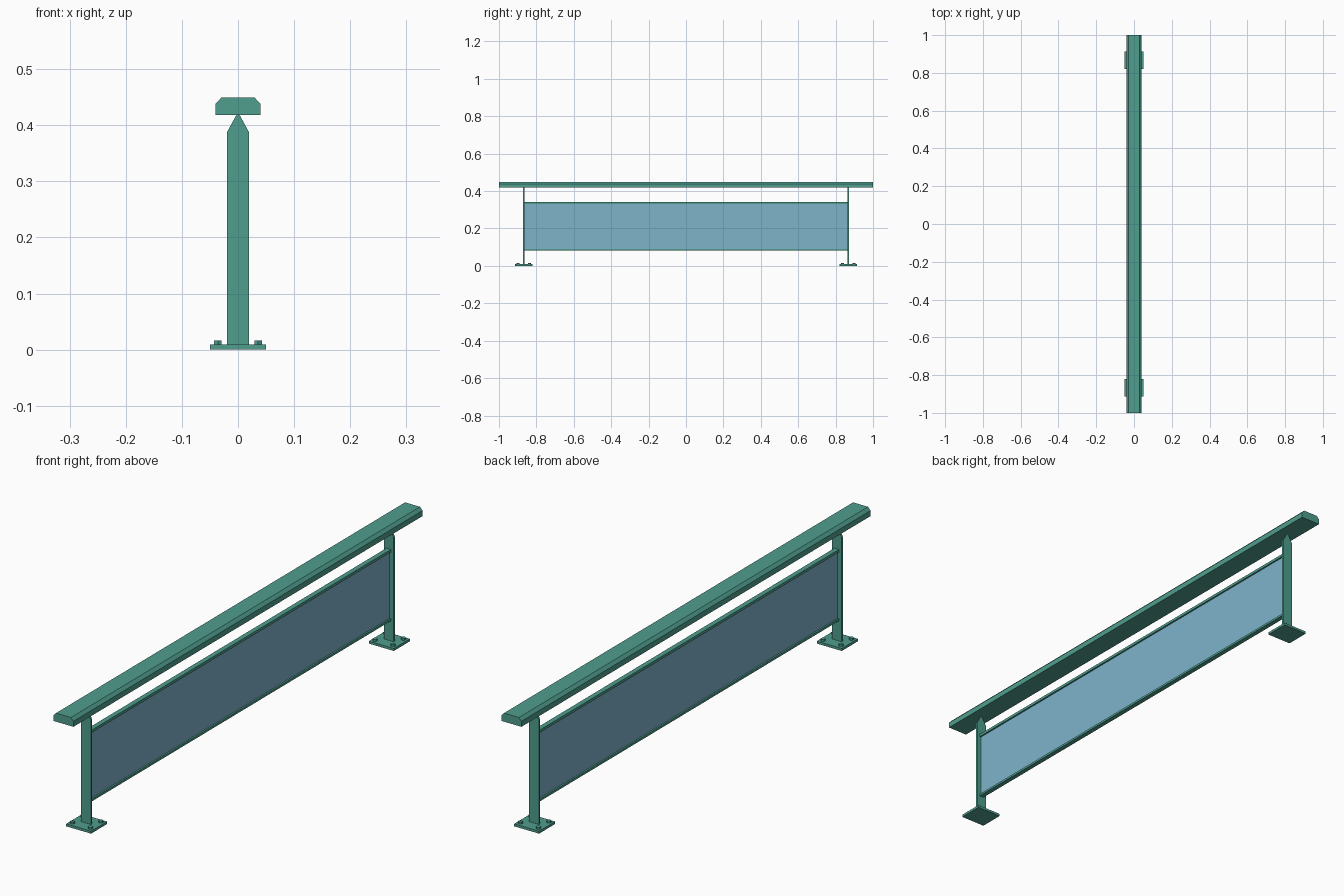
import bpy
import bmesh
from mathutils import Matrix

cube = bpy.data.objects.get("Cube")
if cube:
    bpy.data.objects.remove(cube, do_unlink=True)


def make_material(name, rgb):
    mat = bpy.data.materials.new(name)
    mat.use_nodes = True
    colour = (*rgb, 1.0)
    mat.diffuse_color = colour
    mat.node_tree.nodes["Principled BSDF"].inputs["Base Color"].default_value = colour
    return mat


GREEN = make_material("green_paint", (0.078, 0.342, 0.27))
BLUE = make_material("blue_panel", (0.212, 0.451, 0.591))


def add_object(name, bm, mat):
    bmesh.ops.recalc_face_normals(bm, faces=bm.faces)
    mesh = bpy.data.meshes.new(name)
    bm.to_mesh(mesh)
    bm.free()
    mesh.materials.append(mat)
    obj = bpy.data.objects.new(name, mesh)
    bpy.context.collection.objects.link(obj)
    return obj


def box(name, centre, size, mat):
    bm = bmesh.new()
    bmesh.ops.create_cube(bm, size=1.0,
                          matrix=Matrix.Translation(centre) @ Matrix.Diagonal((*size, 1.0)))
    return add_object(name, bm, mat)


def extrude_half_profile(name, half, y, length, mat):
    """Mirror a right-hand (x, z) outline and extrude it along y."""
    outline = half + [(-x, z) for x, z in reversed(half)]
    bm = bmesh.new()
    face = bm.faces.new([bm.verts.new((x, y - length / 2, z)) for x, z in outline])
    new = bmesh.ops.extrude_face_region(bm, geom=[face])["geom"]
    verts = [v for v in new if isinstance(v, bmesh.types.BMVert)]
    bmesh.ops.translate(bm, verts=verts, vec=(0, length, 0))
    return add_object(name, bm, mat)


def bolt(name, x, y):
    bm = bmesh.new()
    bmesh.ops.create_cone(bm, cap_ends=True, segments=6, radius1=0.008, radius2=0.008,
                          depth=0.008, matrix=Matrix.Translation((x, y, 0.012)))
    return add_object(name, bm, GREEN)


POST_Y = 0.867
POST_THICK = 0.007

# Handrail with chamfered top edges
extrude_half_profile("handrail",
                     [(0.04, 0.418), (0.04, 0.438), (0.03, 0.449)], 0, 2.0, GREEN)

# Flat posts with tapered tips, bolted base plates
for side, label in ((-1, "front"), (1, "back")):
    y = side * POST_Y
    extrude_half_profile(f"{label}_post",
                         [(0.02, 0.0), (0.02, 0.387), (0.003, 0.418)],
                         y, POST_THICK, GREEN)
    box(f"{label}_base_plate", (0, y, 0.0045), (0.1, 0.092, 0.009), GREEN)
    for i, dx in enumerate((-1, 1)):
        for j, dy in enumerate((-1, 1)):
            bolt(f"{label}_bolt_{i}{j}", dx * 0.036, y + dy * 0.03)

# Infill panel held between two slim bars
span = 2 * POST_Y - POST_THICK
box("infill_panel", (0, 0, 0.211), (0.006, span, 0.245), BLUE)
box("upper_bar", (0, 0, 0.336), (0.018, span, 0.01), GREEN)
box("lower_bar", (0, 0, 0.086), (0.018, span, 0.008), GREEN)
